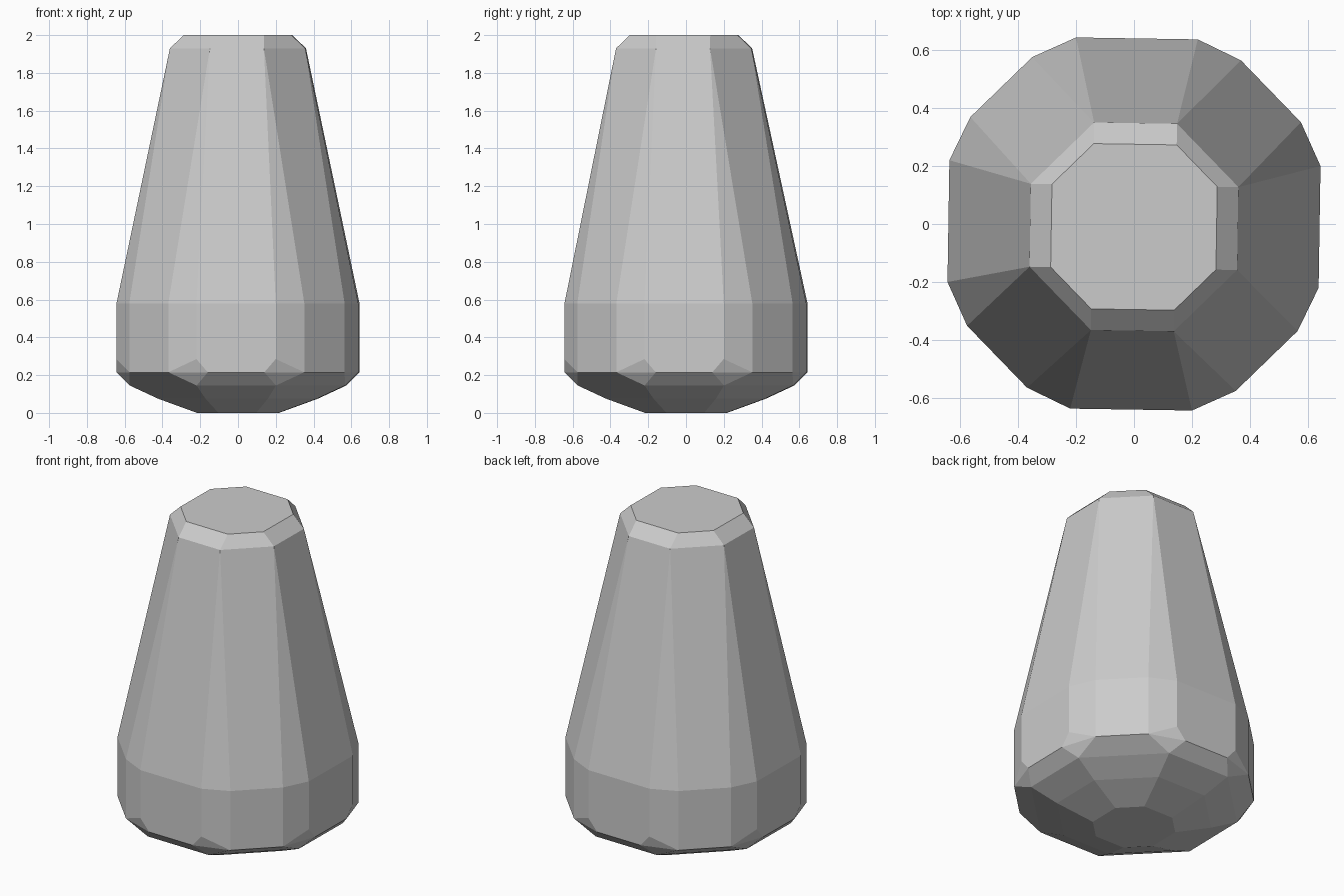
import bpy, bmesh, math
from mathutils import Matrix

if "Cube" in bpy.data.objects:
    bpy.data.objects.remove(bpy.data.objects["Cube"])


def ring(a, b, z, dy=0.0):
    """Eight points of a four-fold symmetric octagon with sides at distance a."""
    pts = []
    for sx in (-1, 1):
        for sy in (-1, 1):
            pts += [(sx * a, sy * b + dy, z), (sx * b, sy * a + dy, z)]
    return pts


# Faceted body: every ring lies on one convex shell
points = (
    ring(0.285, 0.143, 2.00, -0.01)     # top face
    + ring(0.358, 0.143, 1.93, -0.01)   # lower edge of top chamfer
    + ring(0.64, 0.21, 0.58)            # shoulder, side corners
    + ring(0.57, 0.36, 0.58)            # shoulder, diagonal corners
    + ring(0.64, 0.21, 0.285)           # tips of the corner cuts
    + ring(0.64, 0.15, 0.215)           # wall foot, sides
    + ring(0.57, 0.36, 0.215)           # wall foot, diagonals
    + ring(0.57, 0.21, 0.145)           # lower edge of bottom chamfer
    + ring(0.42, 0.165, 0.075)          # underside bulge
    + ring(0.215, 0.10, 0.0)            # base face
)

bm = bmesh.new()
for p in points:
    bm.verts.new(p)
hull = bmesh.ops.convex_hull(bm, input=bm.verts[:])
loose = [v for v in bm.verts if not v.link_faces]
bmesh.ops.delete(bm, geom=loose, context='VERTS')
bmesh.ops.dissolve_limit(bm, angle_limit=math.radians(1),
                         verts=bm.verts[:], edges=bm.edges[:])
bmesh.ops.recalc_face_normals(bm, faces=bm.faces[:])
# Slight clockwise twist of the whole piece
bm.transform(Matrix.Rotation(math.radians(-0.9), 4, 'Z'))

mesh = bpy.data.meshes.new("faceted_body")
bm.to_mesh(mesh)
bm.free()
body = bpy.data.objects.new("faceted_body", mesh)
bpy.context.collection.objects.link(body)

# Plain grey
grey = bpy.data.materials.new("plain grey")
grey.diffuse_color = (0.6, 0.6, 0.6, 1)
grey.use_nodes = True
grey.node_tree.nodes["Principled BSDF"].inputs["Base Color"].default_value = grey.diffuse_color
mesh.materials.append(grey)
